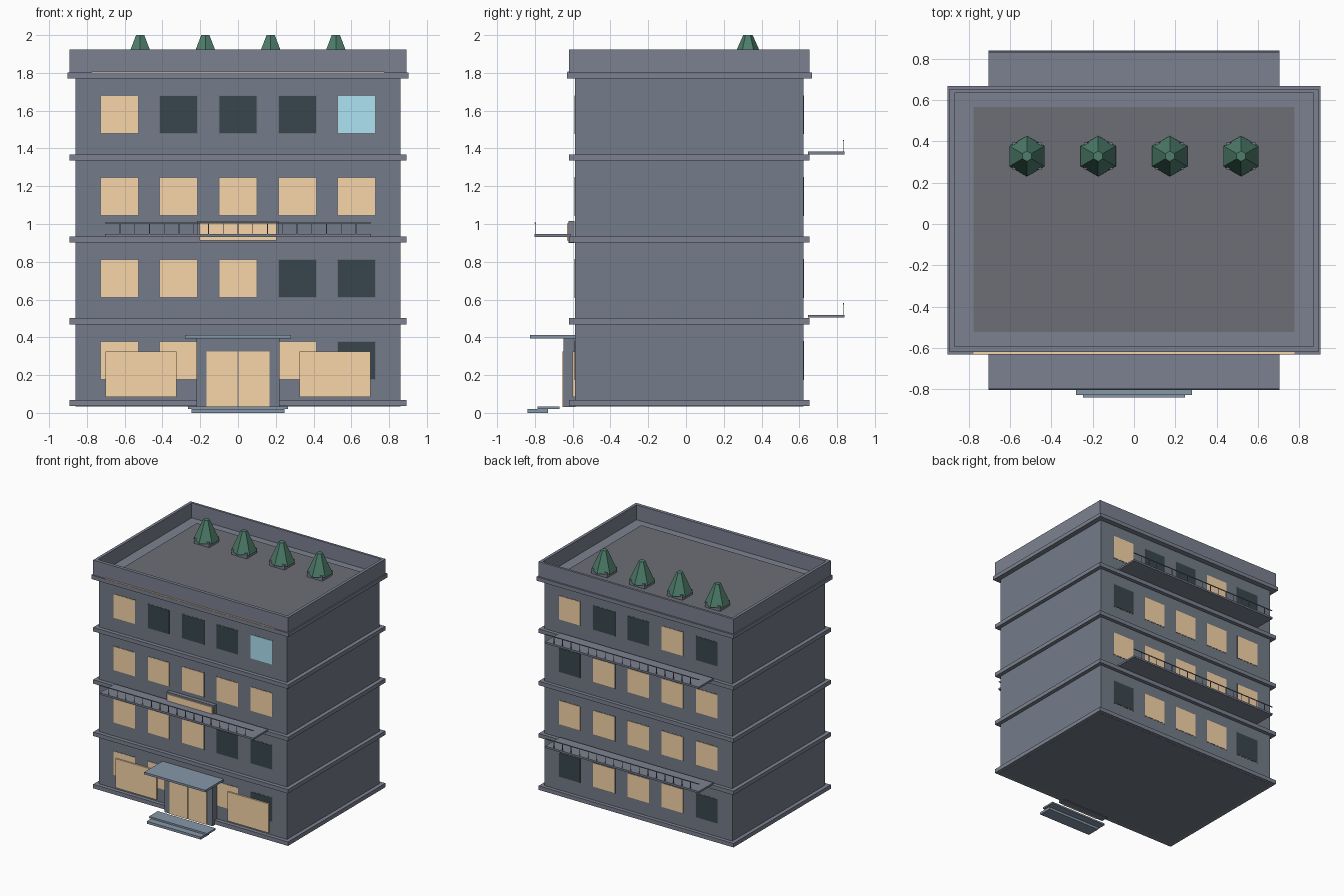
import bpy

if "Cube" in bpy.data.objects:
    bpy.data.objects.remove(bpy.data.objects["Cube"])


def material(name, rgb):
    m = bpy.data.materials.new(name)
    m.diffuse_color = (*rgb, 1)
    m.use_nodes = True
    m.node_tree.nodes["Principled BSDF"].inputs["Base Color"].default_value = m.diffuse_color
    return m


WALL = material("wall", (0.175, 0.203, 0.252))
TRIM = material("trim", (0.20, 0.222, 0.28))
DECK = material("deck", (0.153, 0.159, 0.178))
CANOPY = material("canopy", (0.24, 0.305, 0.39))
LIT = material("lit_glass", (0.945, 0.67, 0.395))
DARK = material("dark_glass", (0.04, 0.061, 0.076))
BLUE = material("blue_glass", (0.42, 0.76, 0.90))
LEAF = material("leaf", (0.076, 0.205, 0.148))
GLASS = {"L": LIT, "D": DARK, "B": BLUE}


def boxes(name, spans, mat):
    """One object made of boxes given as (x0, x1, y0, y1, z0, z1)."""
    verts, faces = [], []
    for x0, x1, y0, y1, z0, z1 in spans:
        n = len(verts)
        verts += [(x, y, z) for z in (z0, z1)
                  for x, y in ((x0, y0), (x1, y0), (x1, y1), (x0, y1))]
        faces += [(n + 3, n + 2, n + 1, n), (n + 4, n + 5, n + 6, n + 7)]
        for i in range(4):
            j = (i + 1) % 4
            faces.append((n + i, n + j, n + j + 4, n + i + 4))
    mesh = bpy.data.meshes.new(name)
    mesh.from_pydata(verts, [], faces)
    mesh.materials.append(mat)
    ob = bpy.data.objects.new(name, mesh)
    bpy.context.collection.objects.link(ob)
    return ob


# Main block, floor bands and cornice
boxes("building_body", [(-0.86, 0.86, -0.588, 0.623, 0.035, 1.785)], WALL)
for i in range(4):
    z = 0.036 + 0.433 * i
    boxes(f"floor_band_{i}", [(-0.892, 0.892, -0.62, 0.653, z, z + 0.033)], TRIM)
boxes("cornice", [(-0.902, 0.902, -0.63, 0.667, 1.77, 1.802)], TRIM)

# Parapet and roof deck
boxes("parapet", [(-0.892, 0.892, -0.62, -0.592, 1.80, 1.925),
                  (-0.892, 0.892, 0.634, 0.653, 1.80, 1.925),
                  (-0.892, -0.868, -0.592, 0.634, 1.80, 1.925),
                  (0.868, 0.892, -0.592, 0.634, 1.80, 1.925)], TRIM)
boxes("roof_deck", [(-0.775, 0.775, -0.523, 0.567, 1.80, 1.808)], DECK)
boxes("light_strip", [(-0.775, 0.775, -0.628, -0.615, 1.80, 1.807)], LIT)

# Windows, rows from ground up, columns from -x to +x
COLUMNS = [-0.628, -0.314, 0, 0.314, 0.628]
FACADES = {"front": (-0.588, -1, ["LL-LD", "LLLDD", "LLLLL", "LDDDB"]),
           "back": (0.623, 1, ["DLLLD", "LLLLL", "LLLLD", "DLDDL"])}
for side, (wall, d, rows) in FACADES.items():
    for r, row in enumerate(rows):
        for c, kind in enumerate(row):
            if kind == "-":
                continue
            x, z = COLUMNS[c], 0.278 + 0.4335 * r
            for part, h, out, mat in (("frame", 0.103, 0.001, DECK),
                                      ("pane", 0.098, 0.003, GLASS[kind])):
                y0, y1 = sorted((wall - d * 0.01, wall + d * out))
                boxes(f"{side}_window_{part}_{r}_{c}",
                      [(x - h, x + h, y0, y1, z - h, z + h)], mat)

# Balconies with railings
for name, y_in, d, z in (("front_balcony", -0.61, -1, 0.932),
                         ("back_balcony_low", 0.645, 1, 0.504),
                         ("back_balcony_high", 0.645, 1, 1.368)):
    y_out = y_in + d * 0.193
    y0, y1 = sorted((y_in, y_out))
    boxes(name + "_slab", [(-0.703, 0.703, y0, y1, z, z + 0.015)], TRIM)
    y = y_out - d * 0.005
    rail = [(-0.703, 0.703, y - 0.003, y + 0.003, z + 0.071, z + 0.077)]
    for i in range(1, 18):
        x = -0.703 + 1.406 * i / 18
        rail.append((x - 0.002, x + 0.002, y - 0.002, y + 0.002,
                     z + 0.012, z + 0.072))
    boxes(name + "_railing", rail, TRIM)

# Blank sign board
boxes("sign_frame", [(-0.217, 0.217, -0.622, -0.59, 0.90, 1.016)], TRIM)
boxes("sign_panel", [(-0.205, 0.205, -0.630, -0.615, 0.912, 1.003)], LIT)

# Entrance
boxes("entrance_frame", [(-0.22, 0.22, -0.648, -0.585, 0.03, 0.40)], WALL)
boxes("doors", [(-0.168, -0.003, -0.653, -0.64, 0.03, 0.326),
                (0.003, 0.168, -0.653, -0.64, 0.03, 0.326)], LIT)
boxes("entrance_canopy", [(-0.28, 0.28, -0.827, -0.585, 0.395, 0.412)], CANOPY)
boxes("upper_step", [(-0.265, 0.265, -0.785, -0.67, 0.02, 0.034)], CANOPY)
boxes("lower_step", [(-0.247, 0.247, -0.84, -0.73, 0.0, 0.02)], CANOPY)
for name, x in (("left", -0.513), ("right", 0.513)):
    boxes(f"shop_window_{name}",
          [(x - 0.188, x + 0.188, -0.602, -0.585, 0.085, 0.326)], LIT)

# Rooftop planters with six-sided shrubs
for i, x in enumerate((-0.518, -0.173, 0.173, 0.518)):
    y = 0.328
    boxes(f"planter_{i}", [(x - 0.07, x + 0.07, y - 0.065, y + 0.065,
                            1.802, 1.85)], TRIM)
    bpy.ops.mesh.primitive_cone_add(vertices=6, radius1=0.098, radius2=0.025,
                                    depth=0.165, location=(x, y, 1.9175))
    shrub = bpy.context.object
    shrub.name = f"shrub_{i}"
    shrub.data.materials.append(LEAF)
